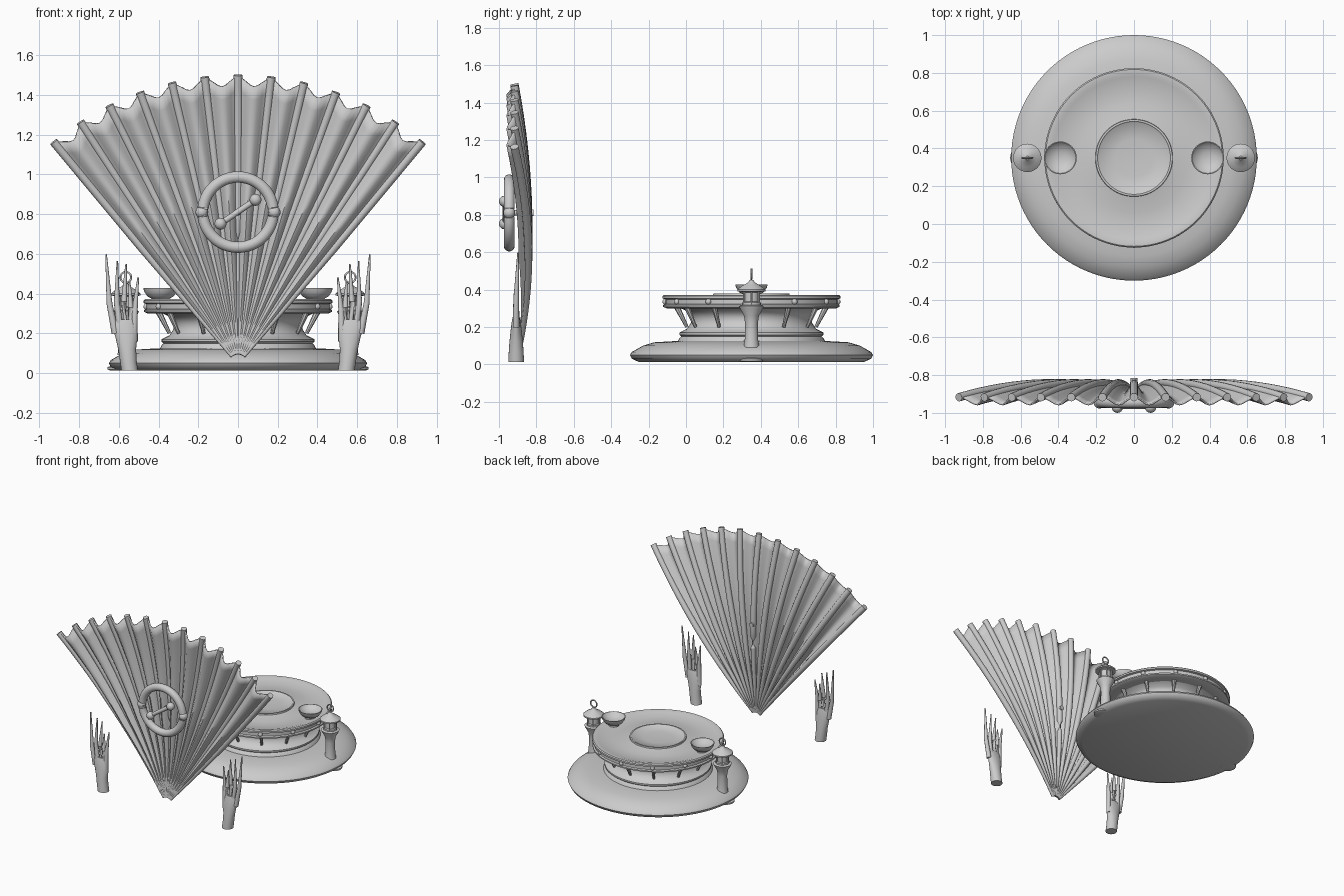
import bpy, bmesh
from math import sin, cos, pi, radians
from mathutils import Vector, Quaternion

cube = bpy.data.objects.get("Cube")
if cube:
    bpy.data.objects.remove(cube)

grey = bpy.data.materials.new("plain grey")
grey.use_nodes = True
COLOUR = (0.6, 0.6, 0.6, 1)
grey.diffuse_color = COLOUR
grey.node_tree.nodes["Principled BSDF"].inputs["Base Color"].default_value = COLOUR
UP = Quaternion()


def finish(name, bm, angle=40):
    bmesh.ops.recalc_face_normals(bm, faces=bm.faces)
    mesh = bpy.data.meshes.new(name)
    bm.to_mesh(mesh)
    bm.free()
    mesh.materials.append(grey)
    obj = bpy.data.objects.new(name, mesh)
    bpy.context.collection.objects.link(obj)
    bpy.ops.object.select_all(action='DESELECT')
    bpy.context.view_layer.objects.active = obj
    obj.select_set(True)
    bpy.ops.object.shade_smooth_by_angle(angle=radians(angle))
    return obj


def loft(name, rings, sides=16, closed=False):
    """Skin elliptical rings given as (centre, rx, ry, rotation)."""
    bm = bmesh.new()
    loops = [[bm.verts.new(Vector(c) + q @ Vector((rx * cos(2 * pi * i / sides),
                                                  ry * sin(2 * pi * i / sides), 0)))
              for i in range(sides)] for c, rx, ry, q in rings]
    pairs = list(zip(loops, loops[1:]))
    if closed:
        pairs.append((loops[-1], loops[0]))
    else:
        bm.faces.new(loops[0])
        bm.faces.new(loops[-1])
    for a, b in pairs:
        for i in range(sides):
            j = (i + 1) % sides
            bm.faces.new((a[i], a[j], b[j], b[i]))
    return finish(name, bm)


def lathe(name, profile, x=0, y=0.35, sides=32):
    return loft(name, [((x, y, z), r, r, UP) for r, z in profile], sides)


def tube(name, points, radii, sides=12):
    pts = [Vector(p) for p in points]
    last = len(pts) - 1
    rings = []
    for i, p in enumerate(pts):
        d = pts[min(i + 1, last)] - pts[max(i - 1, 0)]
        rings.append((p, radii[i], radii[i], d.to_track_quat('Z', 'Y')))
    return loft(name, rings, sides)


def ring(name, centre, major, minor, sides=10):
    """Torus standing upright and facing the front."""
    rings = []
    for i in range(48):
        a = 2 * pi * i / 48
        out = Vector((cos(a), 0, sin(a)))
        tangent = Vector((-sin(a), 0, cos(a)))
        rings.append((Vector(centre) + out * major, minor, minor, tangent.to_track_quat('Z', 'Y')))
    return loft(name, rings, sides, True)


def ball(name, centre, radius):
    bm = bmesh.new()
    bmesh.ops.create_uvsphere(bm, u_segments=16, v_segments=10, radius=radius)
    bmesh.ops.translate(bm, verts=bm.verts, vec=centre)
    return finish(name, bm)


# Round pedestal: foot, waist, drum rim and dished top
lathe("base_disc", [(.6, .012), (.64, .03), (.65, .05), (.64, .066), (.58, .1), (.52, .118),
                    (.4, .125), (.01, .125)], sides=96)
lathe("waist", [(.395, .12), (.385, .14), (.375, .15), (.385, .158), (.385, .17), (.37, .178),
                (.345, .19), (.325, .22), (.32, .25), (.335, .28), (.39, .305), (.01, .305)], sides=64)
lathe("drum_rim", [(.39, .3), (.455, .3), (.472, .308), (.472, .318), (.46, .323), (.46, .348),
                   (.475, .352), (.475, .365), (.468, .372), (.448, .372), (.43, .366),
                   (.36, .355), (.29, .355), (.205, .37), (.203, .38), (.193, .38), (.188, .375),
                   (.1, .366), (.005, .364)], sides=96)
for i in range(12):
    a = 2 * pi * i / 12
    c, s = cos(a), sin(a)
    tube("strut", [(.345 * c, .35 + .345 * s, .2), (.37 * c, .35 + .37 * s, .25),
                   (.4 * c, .35 + .4 * s, .31)], [.009, .012, .016], 8)
    ball("rim_stud", (.46 * c, .35 + .46 * s, .335), .016)

# Lanterns on posts and bowls, one on each side
for side in (-1, 1):
    x = side * .565
    lathe("post_foot", [(.05, .012), (.066, .018), (.066, .03), (.05, .036)], side * .59)
    lathe("lantern_post", [(.042, .09), (.036, .13), (.034, .22), (.04, .26), (.062, .3),
                           (.066, .312), (.05, .318)], x)
    lathe("lantern_body", [(.05, .315), (.05, .33), (.04, .335), (.04, .385), (.05, .39)], x)
    lathe("lantern_roof", [(.05, .388), (.075, .39), (.075, .4), (.05, .42), (.018, .438),
                           (.01, .452)], x)
    ring("lantern_loop", (x, .35, .482), .027, .005)
    for i in range(6):
        a = pi * i / 3
        px, py = x + .047 * cos(a), .35 + .047 * sin(a)
        tube("lantern_bar", [(px, py, .32), (px, py, .395)], [.006, .006], 6)
    lathe("bowl", [(.04, .36), (.04, .372), (.065, .385), (.082, .41), (.087, .428), (.082, .428),
                   (.065, .408), (.03, .395), (.003, .393)], side * .39)

# Pleated fan: ribs behind, folded sheet between them
RIBS, SPREAD, PIVOT, START, REACH = 13, radians(79.6), .05, .045, 1.45


def fan_point(u, r, push=0):
    a = (u / (RIBS - 1) - .5) * SPREAD
    y = -.842 - .25 * (r / REACH - .45) ** 2
    return Vector((r * sin(a), y - push, PIVOT + r * cos(a)))


for k in range(RIBS):
    steps = [START + (REACH - START) * i / 16 for i in range(17)]
    tube("fan_rib", [fan_point(k, r) for r in steps], [.009 + .013 * min(1, r * 1.3) for r in steps])

bm = bmesh.new()
FOLD, ROWS = 8, 20
grid = []
for i in range((RIBS - 1) * FOLD + 1):
    u = i / FOLD
    wave = sin(pi * u) ** 2
    column = []
    for j in range(ROWS + 1):
        t = j / ROWS
        r = START + (REACH - .01 - .045 * wave - START) * t
        column.append(bm.verts.new(fan_point(u, r, .048 * wave * min(1, 2.2 * t))))
    grid.append(column)
for a, b in zip(grid, grid[1:]):
    for j in range(ROWS):
        bm.faces.new((a[j], b[j], b[j + 1], a[j + 1]))
sheet = finish("fan_sheet", bm, 60)
thick = sheet.modifiers.new("thickness", 'SOLIDIFY')
thick.thickness = .01
thick.offset = 0

# Ring emblem with a slanted bar and end knobs
ring("emblem_ring", (0, -.945, .81), .177, .029, 14)
tube("emblem_bar", [(-.088, -.965, .752), (.088, -.965, .872)], [.015, .015])
for side in (-1, 1):
    ball("bar_knob", (side * .088, -.97, .812 + side * .06), .03)
    ball("ring_clasp", (side * .182, -.945, .81), .032)
tube("fan_pin", [(0, -.94, .81), (0, -.815, .81)], [.014, .018])

# Open hands: wrist and palm, then slender tapering fingers
PALM = [(.545, .012, .042, .042), (.552, .06, .042, .04), (.558, .12, .045, .036),
        (.562, .18, .055, .03), (.572, .24, .062, .022), (.575, .27, .055, .014)]
FINGERS = [((.618, .2), (.647, .35), (.664, .598)), ((.595, .22), (.61, .36), (.607, .565)),
           ((.568, .22), (.574, .36), (.563, .55)), ((.542, .21), (.54, .33), (.546, .46)),
           ((.522, .16), (.52, .32), (.502, .482))]
for side in (-1, 1):
    loft("palm", [((side * x, -.908, z), rx, ry, UP) for x, z, rx, ry in PALM], 20)
    for finger in FINGERS:
        tube("finger", [(side * x, -.908 + .01 * (z > .4), z) for x, z in finger], [.018, .015, .004])
